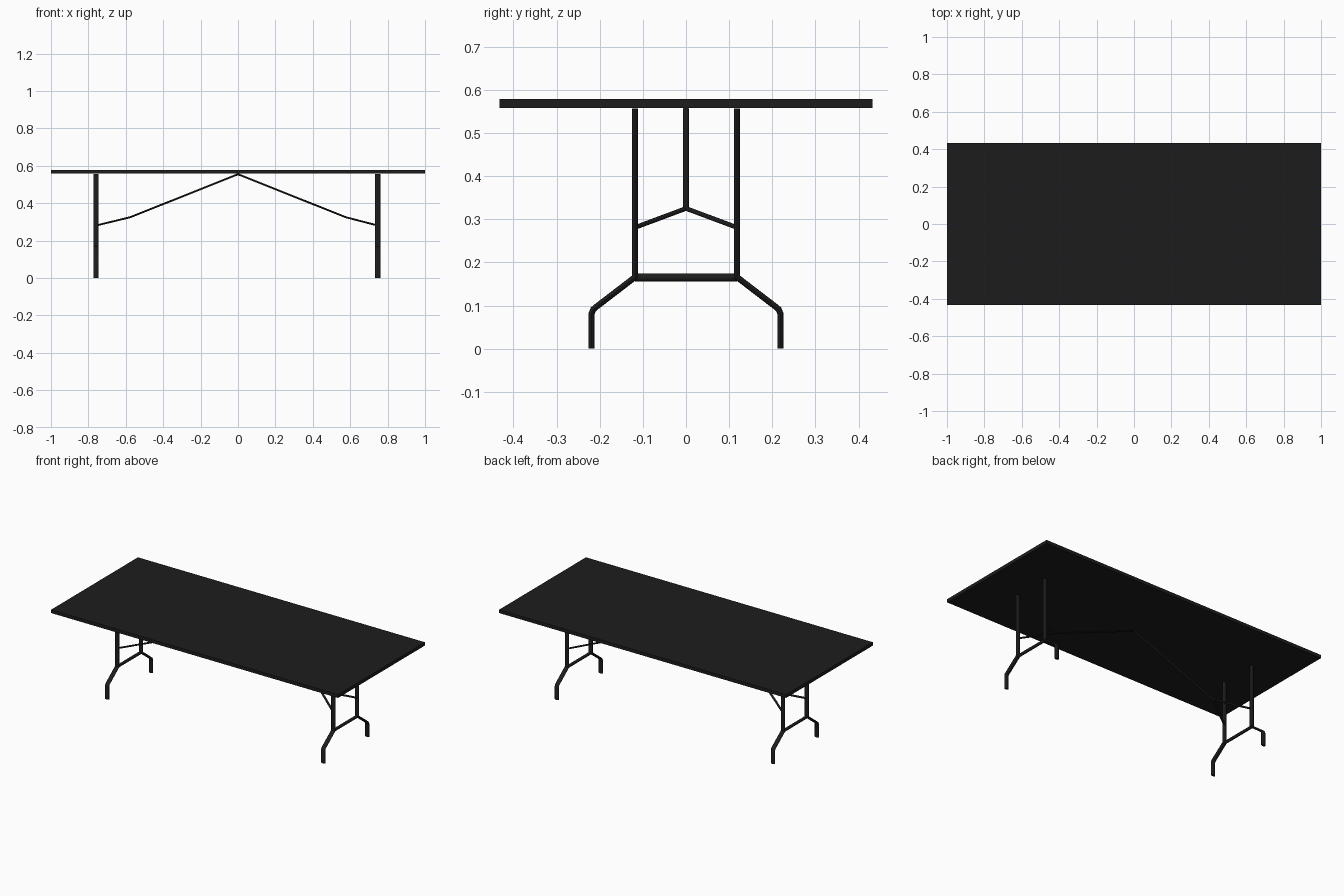
import bpy, bmesh, math
from mathutils import Vector

if "Cube" in bpy.data.objects:
    bpy.data.objects.remove(bpy.data.objects["Cube"])

black = bpy.data.materials.new("black")
black.diffuse_color = (0.012, 0.012, 0.012, 1)
black.use_nodes = True
black.node_tree.nodes["Principled BSDF"].inputs["Base Color"].default_value = black.diffuse_color


def finish(name, bm, smooth=True):
    bmesh.ops.recalc_face_normals(bm, faces=bm.faces)
    mesh = bpy.data.meshes.new(name)
    bm.to_mesh(mesh)
    bm.free()
    ob = bpy.data.objects.new(name, mesh)
    bpy.context.collection.objects.link(ob)
    mesh.materials.append(black)
    if smooth:
        bpy.ops.object.select_all(action='DESELECT')
        ob.select_set(True)
        bpy.context.view_layer.objects.active = ob
        bpy.ops.object.shade_smooth_by_angle(angle=math.radians(40))
    return ob


def tube(name, path, normal, half_n, half_p, sides=16):
    """Mitred oval tube along a planar path; half_n is along the plane normal."""
    pts = [Vector(p) for p in path]
    n = Vector(normal).normalized()
    bm = bmesh.new()
    rings = []
    for i, p in enumerate(pts):
        a = (p - pts[max(i - 1, 0)]).normalized()
        b = (pts[min(i + 1, len(pts) - 1)] - p).normalized()
        t = (a + b).normalized()
        ref = a if i else b
        side = t.cross(n).normalized() / max(t.dot(ref), 0.5)
        rings.append([bm.verts.new(p + n * half_n * math.cos(k * math.tau / sides)
                                   + side * half_p * math.sin(k * math.tau / sides))
                      for k in range(sides)])
    for r0, r1 in zip(rings, rings[1:]):
        for k in range(sides):
            j = (k + 1) % sides
            bm.faces.new((r0[k], r0[j], r1[j], r1[k]))
    bm.faces.new(rings[0])
    bm.faces.new(rings[-1])
    return finish(name, bm)


# Table top
bm = bmesh.new()
bmesh.ops.create_cube(bm, size=1)
bmesh.ops.scale(bm, vec=(2, 0.864, 0.021), verts=bm.verts)
bmesh.ops.translate(bm, vec=(0, 0, 0.5685), verts=bm.verts)
finish("table_top", bm, smooth=False)

for end, s in (("left", -1), ("right", 1)):
    x = s * 0.753 - 0.006

    # Bent folding legs
    for where, d in (("front", -1), ("back", 1)):
        profile = [(0.118, 0.557), (0.118, 0.166), (0.208, 0.097),
                   (0.215, 0.091), (0.2185, 0.082), (0.2185, 0)]
        tube(f"{end}_{where}_leg", [(x, d * y, z) for y, z in profile],
             (1, 0, 0), 0.014, 0.007)

    # Bar between the legs
    tube(f"{end}_cross_bar", [(x, -0.118, 0.165), (x, 0.118, 0.165)],
         (1, 0, 0), 0.009, 0.009)

    # Forked brace joining both legs to the long brace
    apex_x = s * 0.577
    tube(f"{end}_fork_brace",
         [(x, -0.118, 0.281), (apex_x, 0, 0.325), (x, 0.118, 0.281)],
         (0.325 - 0.281, 0, x - apex_x), 0.005, 0.007)

    # Long brace up to the middle of the top
    tube(f"{end}_long_brace", [(apex_x, 0, 0.325), (0, 0, 0.555)],
         (0, 1, 0), 0.007, 0.005)
